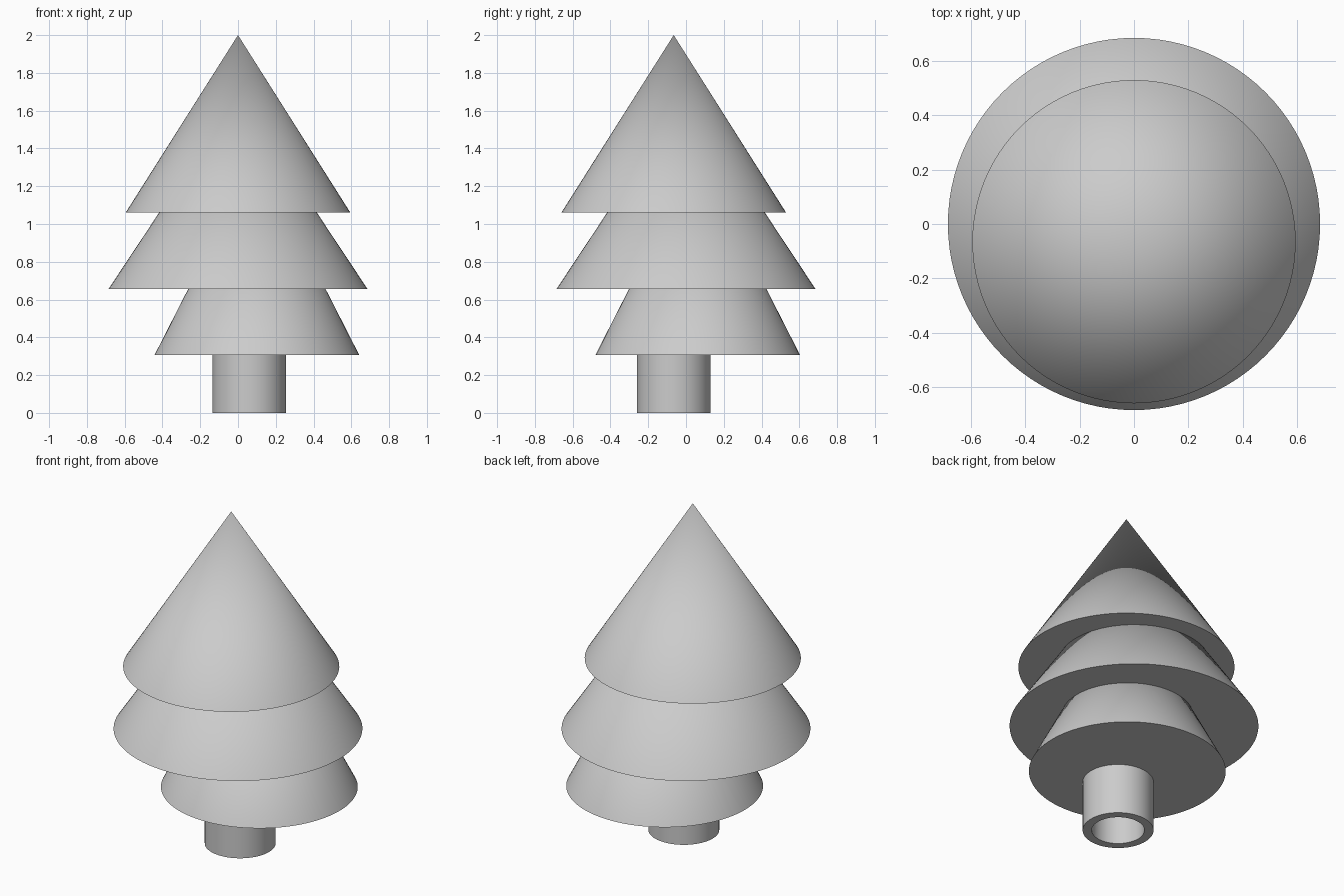
import bpy, bmesh, math
from mathutils import Matrix

SIDES = 96

cube = bpy.data.objects.get("Cube")
if cube:
    bpy.data.objects.remove(cube, do_unlink=True)

# One plain grey for the whole tree
grey = bpy.data.materials.new("plain_grey")
grey.use_nodes = True
colour = (0.6, 0.6, 0.6, 1.0)
grey.diffuse_color = colour
grey.node_tree.nodes["Principled BSDF"].inputs["Base Color"].default_value = colour


def finish(name, bm, location):
    """Turn a bmesh into a smooth-shaded object with crisp rims."""
    bmesh.ops.recalc_face_normals(bm, faces=bm.faces)
    mesh = bpy.data.meshes.new(name)
    bm.to_mesh(mesh)
    bm.free()
    mesh.materials.append(grey)
    obj = bpy.data.objects.new(name, mesh)
    obj.location = location
    bpy.context.collection.objects.link(obj)
    bpy.ops.object.select_all(action='DESELECT')
    obj.select_set(True)
    bpy.context.view_layer.objects.active = obj
    bpy.ops.object.shade_smooth_by_angle(angle=math.radians(30))
    return obj


def cone(name, x, y, base, apex, radius):
    """Closed cone standing on height base."""
    bm = bmesh.new()
    height = apex - base
    bmesh.ops.create_cone(bm, cap_ends=True, segments=SIDES, radius1=radius,
                          radius2=0, depth=height,
                          matrix=Matrix.Translation((0, 0, height / 2)))
    return finish(name, bm, (x, y, base))


def tube(name, x, y, height, outer, inner):
    """Hollow cylinder: a rectangular section spun around z."""
    bm = bmesh.new()
    section = [(inner, 0), (outer, 0), (outer, height), (inner, height)]
    verts = [bm.verts.new((r, 0, z)) for r, z in section]
    edges = [bm.edges.new((verts[i - 1], verts[i])) for i in range(len(verts))]
    bmesh.ops.spin(bm, geom=verts + edges, cent=(0, 0, 0), axis=(0, 0, 1),
                   angle=math.tau, steps=SIDES, use_duplicate=False)
    bmesh.ops.remove_doubles(bm, verts=bm.verts, dist=0.0001)
    return finish(name, bm, (x, y, 0))


# Trunk, slightly off centre, reaching just into the lowest tier
tube("trunk", 0.06, -0.065, 0.32, 0.195, 0.145)

# Three overlapping tiers of foliage, each a little offset
cone("lower_tier", 0.10, 0.062, 0.306, 1.37, 0.542)
cone("middle_tier", 0, 0, 0.657, 1.69, 0.685)
cone("upper_tier", 0, -0.065, 1.06, 2.0, 0.595)
